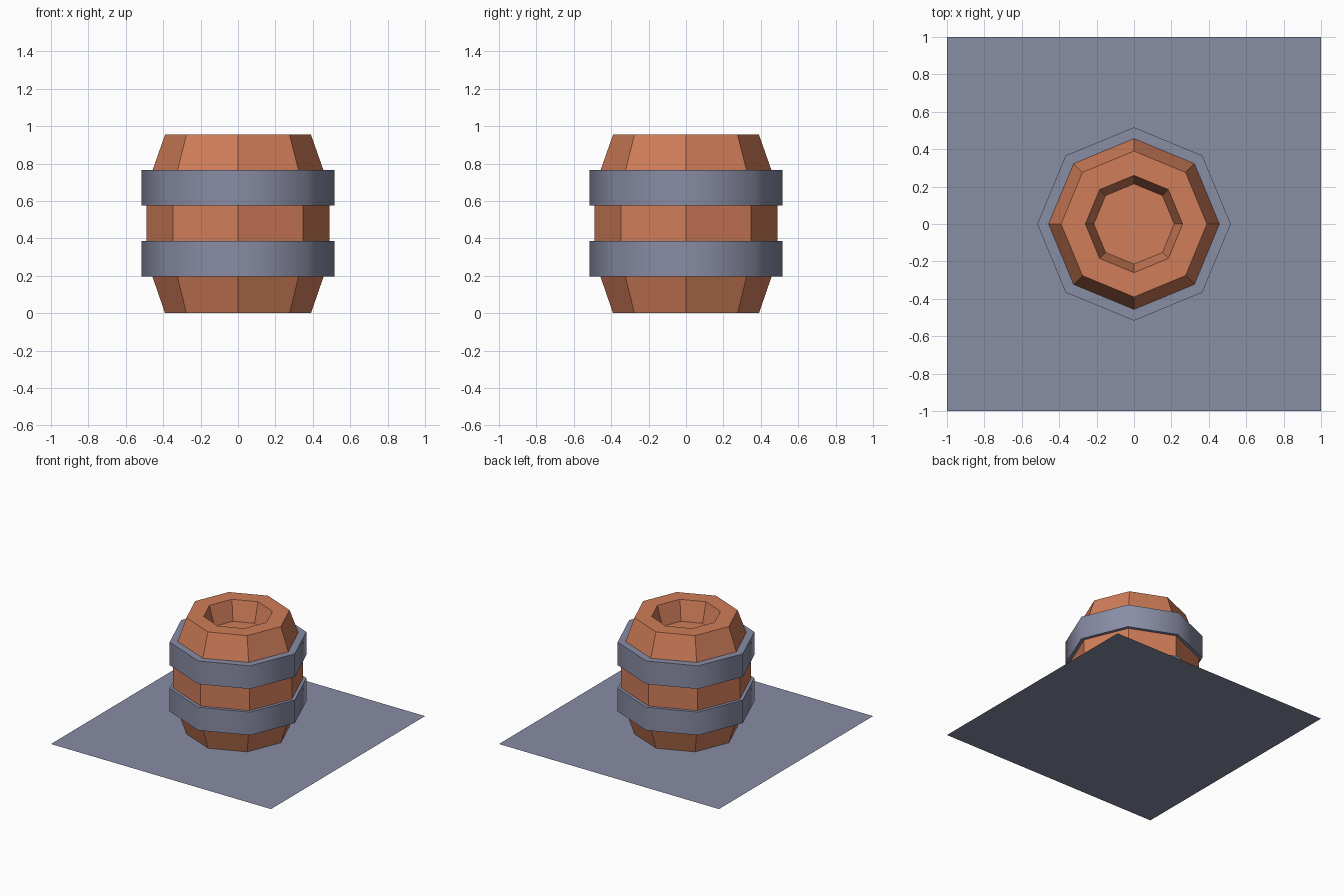
import bpy, bmesh, math

if "Cube" in bpy.data.objects:
    bpy.data.objects.remove(bpy.data.objects["Cube"])

SIDES = 8


def material(name, rgb):
    m = bpy.data.materials.new(name)
    m.diffuse_color = (*rgb, 1)
    m.use_nodes = True
    m.node_tree.nodes["Principled BSDF"].inputs["Base Color"].default_value = m.diffuse_color
    return m


wood = material("warm wood", (0.63, 0.205, 0.10))
metal = material("blue grey metal", (0.25, 0.266, 0.376))


def lathe(name, profile, mat, closed=False, cap_end=False):
    """Revolve a (radius, z) profile, listed upwards on the outside, into an octagonal solid."""
    bm = bmesh.new()
    rings = []
    for r, z in profile:
        rings.append([bm.verts.new((r * math.cos(2 * math.pi * i / SIDES),
                                    r * math.sin(2 * math.pi * i / SIDES), z))
                      for i in range(SIDES)])
    pairs = list(zip(rings, rings[1:]))
    if closed:
        pairs.append((rings[-1], rings[0]))
    for a, b in pairs:
        for i in range(SIDES):
            j = (i + 1) % SIDES
            bm.faces.new((a[i], a[j], b[j], b[i]))
    if cap_end:
        bm.faces.new(rings[-1])
    me = bpy.data.meshes.new(name)
    bm.to_mesh(me)
    bm.free()
    me.materials.append(mat)
    ob = bpy.data.objects.new(name, me)
    bpy.context.collection.objects.link(ob)
    return ob


# Barrel body with a recessed opening in the top
lathe("barrel_body",
      [(0.39, 0), (0.49, 0.29), (0.49, 0.67), (0.39, 0.955),
       (0.26, 0.955), (0.215, 0.795)], wood, cap_end=True)

# Two metal hoops, smooth around the outside
for name, z in (("lower_hoop", 0.195), ("upper_hoop", 0.575)):
    hoop = lathe(name, [(0.44, z), (0.517, z), (0.517, z + 0.19), (0.44, z + 0.19)],
                 metal, closed=True)
    bpy.ops.object.select_all(action='DESELECT')
    hoop.select_set(True)
    bpy.context.view_layer.objects.active = hoop
    bpy.ops.object.shade_smooth_by_angle(angle=math.radians(60))

# Square floor tile
bpy.ops.mesh.primitive_plane_add(size=2, location=(0, 0, 0))
tile = bpy.context.object
tile.name = "floor_tile"
tile.data.materials.append(metal)
